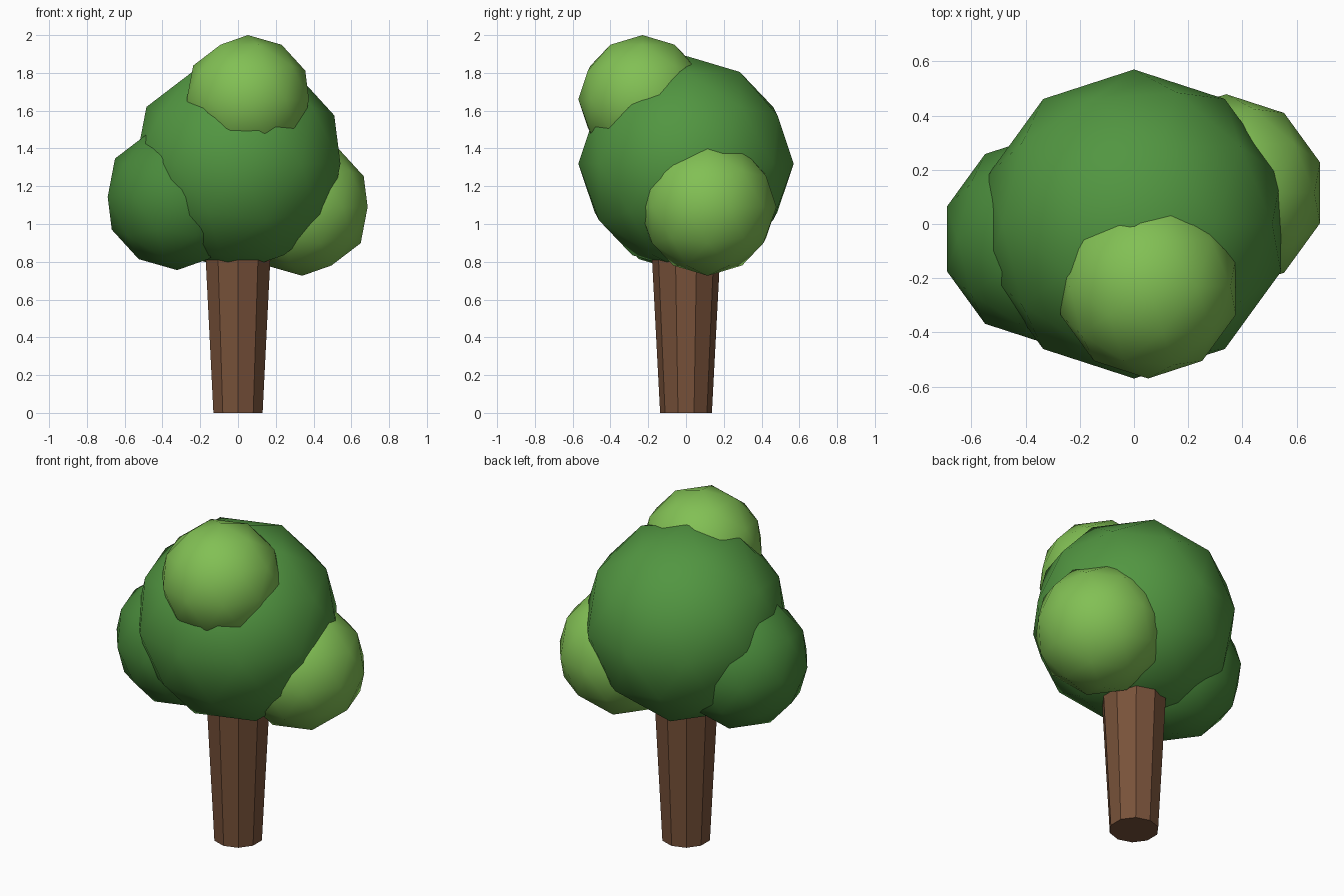
import bpy

if "Cube" in bpy.data.objects:
    bpy.data.objects.remove(bpy.data.objects["Cube"])


def material(name, rgb):
    m = bpy.data.materials.new(name)
    m.diffuse_color = (*rgb, 1.0)
    m.use_nodes = True
    m.node_tree.nodes["Principled BSDF"].inputs["Base Color"].default_value = m.diffuse_color
    return m


bark = material("bark brown", (0.188, 0.084, 0.042))
leaf_mid = material("leaf green", (0.084, 0.305, 0.053))
leaf_dark = material("dark leaf green", (0.066, 0.250, 0.043))
leaf_light = material("light leaf green", (0.223, 0.527, 0.089))

# Trunk: ten-sided, flat-shaded, widening upwards into the crown
height = 0.95
bpy.ops.mesh.primitive_cone_add(vertices=10, radius1=0.137, radius2=0.187,
                                depth=height, location=(0, 0, height / 2))
trunk = bpy.context.object
trunk.name = "trunk"
trunk.data.materials.append(bark)


# Foliage: smooth-shaded low-poly balls
def foliage(name, centre, radius, mat):
    bpy.ops.mesh.primitive_ico_sphere_add(subdivisions=2, radius=radius, location=centre)
    ob = bpy.context.object
    ob.name = name
    ob.data.materials.append(mat)
    bpy.ops.object.shade_smooth()


foliage("main_crown", (0, 0, 1.32), 0.57, leaf_mid)
foliage("left_foliage", (-0.322, -0.055, 1.143), 0.387, leaf_dark)
foliage("right_foliage", (0.34, 0.115, 1.09), 0.364, leaf_light)
foliage("top_foliage", (0.052, -0.23, 1.66), 0.34, leaf_light)
